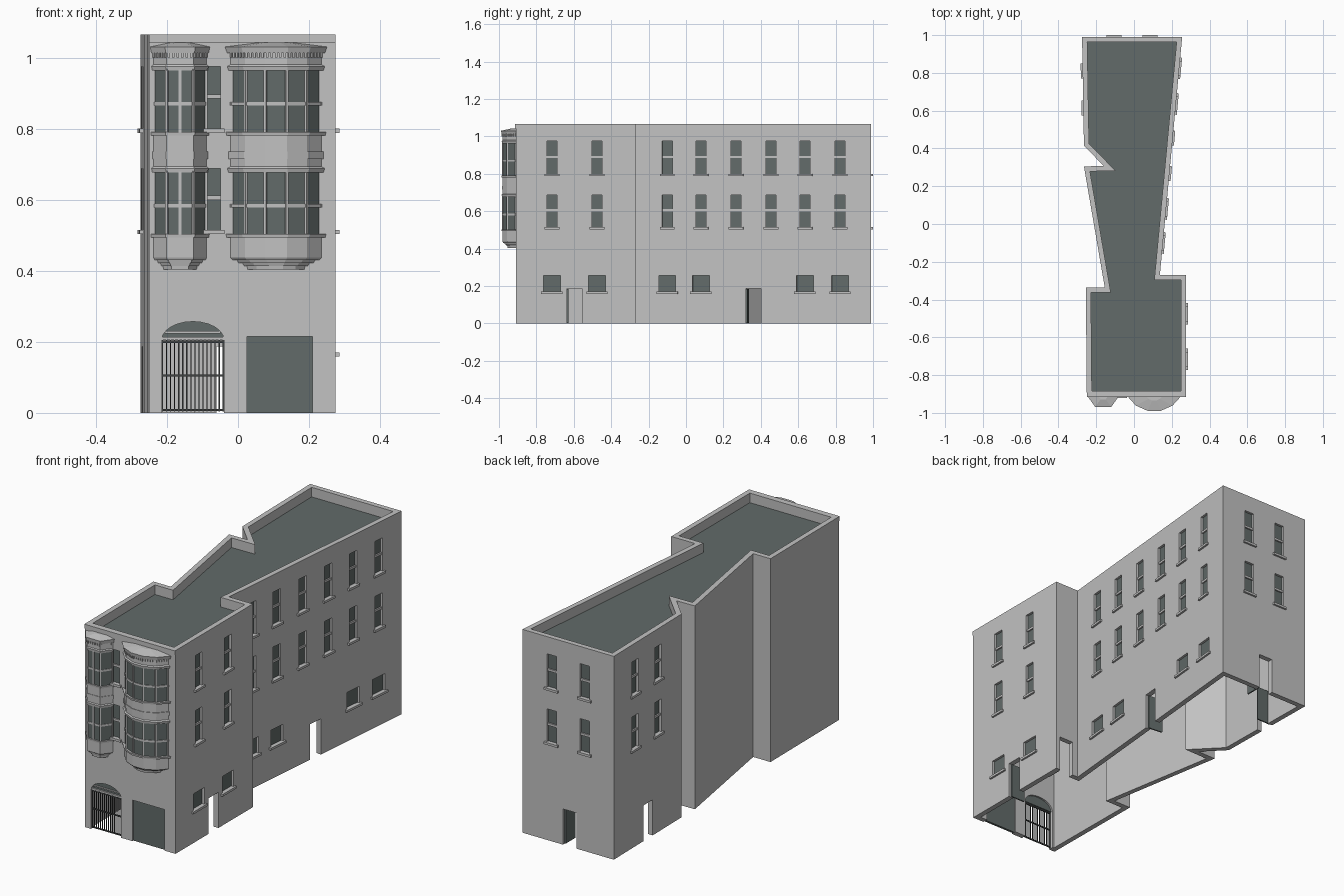
import bpy, bmesh, math
from mathutils import Matrix, Vector

cube = bpy.data.objects.get("Cube")
if cube:
    bpy.data.objects.remove(cube, do_unlink=True)


def material(name, rgb):
    m = bpy.data.materials.new(name)
    m.use_nodes = True
    m.diffuse_color = (*rgb, 1)
    m.node_tree.nodes["Principled BSDF"].inputs["Base Color"].default_value = (*rgb, 1)
    return m


STONE = material("pale grey stone", (0.54, 0.54, 0.54))
DARK = material("dark slate grey", (0.122, 0.146, 0.142))
IRON = material("dark iron", (0.05, 0.055, 0.055))


def finish(bm, name, *mats):
    mesh = bpy.data.meshes.new(name)
    bm.to_mesh(mesh)
    bm.free()
    for m in mats:
        mesh.materials.append(m)
    ob = bpy.data.objects.new(name, mesh)
    bpy.context.scene.collection.objects.link(ob)
    return ob


def prism(bm, frame, pts, y0, y1):
    """Extrude an x-z outline from depth y0 to y1 in a wall frame."""
    a, b = [[bm.verts.new(frame @ Vector((x, y, z))) for x, z in pts] for y in (y0, y1)]
    n = len(pts)
    bm.faces.new(a)
    bm.faces.new(b[::-1])
    for i in range(n):
        j = (i + 1) % n
        bm.faces.new((a[j], a[i], b[i], b[j]))


def box(bm, frame, x0, x1, z0, z1, y0, y1):
    prism(bm, frame, [(x0, z0), (x1, z0), (x1, z1), (x0, z1)], y0, y1)


# Footprint, counter-clockwise from the front left-hand corner
H, T, ROOF = 1.065, 0.027, 1.015
plan = [Vector(p) for p in (
    (-.25, -.91), (.275, -.91), (.275, -.27), (.137, -.27), (.255, .99), (-.275, .99),
    (-.265, .415), (-.16, .307), (-.265, .305), (-.155, -.335), (-.255, -.335))]
N = len(plan)


def inset(pts, t):
    out = []
    for i, p in enumerate(pts):
        d1 = (p - pts[i - 1]).normalized()
        d2 = (pts[(i + 1) % len(pts)] - p).normalized()
        n1, n2 = Vector((-d1.y, d1.x)), Vector((-d2.y, d2.x))
        out.append(p + t * (n1 + n2) / (1 + n1.dot(n2)))
    return out


inner = inset(plan, T)


def wall_frame(edge, c):
    """Frame on a wall: x along it, y inward, z up; c is world x or y."""
    a, b = plan[edge], plan[(edge + 1) % N]
    d = b - a
    k = 0 if abs(d.x) > abs(d.y) else 1
    p = a + d * ((c - a[k]) / d[k])
    d = d.normalized()
    return Matrix(((d.x, -d.y, 0, p.x), (d.y, d.x, 0, p.y), (0, 0, 1, 0), (0, 0, 0, 1)))


# Hollow outer walls, open at the bottom, parapet at the top
bm = bmesh.new()
rings = [[bm.verts.new((p.x, p.y, z)) for p in poly]
         for poly, z in ((plan, 0), (plan, H), (inner, H), (inner, 0))]
for r in range(4):
    lo, hi = rings[r], rings[(r + 1) % 4]
    for i in range(N):
        j = (i + 1) % N
        bm.faces.new((lo[i], lo[j], hi[j], hi[i]))
walls = finish(bm, "walls", STONE)

# Openings with their windows, sills and doors
cut, glass, trim, doors = (bmesh.new() for _ in range(4))


def window(edge, c, z0, z1, w, rail=None):
    f = wall_frame(edge, c)
    h = w / 2
    box(cut, f, -h, h, z0, z1, -.02, .05)
    box(glass, f, -h, h, z0, z1, .012, .018)
    if rail:
        box(trim, f, -h, h, rail - .006, rail + .006, .005, .014)
    box(trim, f, -h - .012, h + .012, z0 - .012, z0, -.01, .01)


def door(edge, c):
    f = wall_frame(edge, c)
    box(cut, f, -.04, .04, -.02, .187, -.02, .05)
    box(doors, f, -.04, -.033, .002, .185, .014, .094)


FRONT, RIGHT, RETURN, LONG, BACK, LEFT = range(6)
sash_windows = {FRONT: (-.077,), RIGHT: (-.717, -.476), BACK: (-.107, .085),
                LONG: (-.1, .08, .267, .455, .636, .824), LEFT: (.81, .615)}
for edge, places in sash_windows.items():
    for c in places:
        window(edge, c, .8, .975, .055, .89)
        window(edge, c, .515, .687, .055, .605)
for edge, c in ((RIGHT, -.717), (RIGHT, -.476), (LONG, -.1), (LONG, .08),
                (LONG, .636), (LONG, .824)):
    window(edge, c, .17, .257, .09)
for edge, c in ((RIGHT, -.595), (RETURN, .21), (LONG, .36), (BACK, -.02), (LEFT, .7)):
    door(edge, c)

# Garage door
f = wall_frame(FRONT, .118)
box(cut, f, -.092, .092, -.02, .215, -.02, .05)
box(doors, f, -.092, .092, 0, .215, .008, .02)

# Arched gateway with fanlight
f = wall_frame(FRONT, -.127)
arc = [(.0875 * math.cos(a), .205 + .052 * math.sin(a))
       for a in (math.pi * i / 12 for i in range(13))]
prism(cut, f, [(-.0875, -.02), (.0875, -.02)] + arc, -.02, .05)
prism(glass, f, arc, .012, .018)
box(trim, f, -.0875, .0875, .205, .213, .004, .014)
box(trim, f, -.078, .078, .224, .23, .006, .014)

# Iron gate
gate = bmesh.new()
for i in range(16):
    x = -.0855 + .0114 * i
    box(gate, f, x - .0016, x + .0016, .004, .206, .008, .012)
for z in (.008, .105, .2):
    box(gate, f, -.0875, .0875, z - .003, z + .003, .007, .013)

# Front coping
box(trim, wall_frame(FRONT, 0), -.25, .275, 1.042, H, -.005, 0)

finish(glass, "window_glass", DARK)
finish(trim, "sills_and_rails", STONE)
finish(doors, "doors", DARK)
finish(gate, "gate", IRON)

# Cut the openings through the walls
cutter = finish(cut, "opening_cutter", STONE)
cutter.hide_render = True
mod = walls.modifiers.new("openings", "BOOLEAN")
mod.operation, mod.solver, mod.object = "DIFFERENCE", "EXACT", cutter
graph = bpy.context.evaluated_depsgraph_get()
cut_mesh = bpy.data.meshes.new_from_object(walls.evaluated_get(graph))
walls.modifiers.clear()
walls.data = cut_mesh
bpy.data.objects.remove(cutter, do_unlink=True)

# Roof deck
bm = bmesh.new()
bm.faces.new([bm.verts.new((p.x, p.y, ROOF)) for p in inner])
finish(bm, "roof_deck", DARK)

# Bay windows: height, spread, and whether the band above is glass
storey = [(.0, 1.08, 0), (.01, 1.1, 0), (.01, .97, 1), (.085, .97, 0), (.085, 1.01, 0),
          (.095, 1.01, 0), (.095, .97, 1), (.183, .97, 0), (.183, 1.04, 0), (.195, 1.07, 0),
          (.2, 1.0, 0)]
foot = [(.403, .62, 0), (.414, .64, 0), (.414, .7, 0), (.422, .74, 0), (.422, .82, 0),
        (.43, .86, 0), (.43, .95, 0), (.437, 1.0, 0), (.493, 1.0, 0)]
middle = [(.715, 1.0, 0), (.715, 1.04, 0), (.735, 1.04, 0), (.735, 1.0, 0), (.78, 1.0, 0)]
crown = [(1.012, 1.0, 0), (1.012, 1.07, 0), (1.03, 1.12, 0), (1.042, .35, 0)]
profile = (foot + [(.493 + z, s, g) for z, s, g in storey] + middle
           + [(.78 + z, s, g) for z, s, g in storey] + crown)


def bay(name, cx, pts, mullions):
    bm = bmesh.new()
    rings = [[bm.verts.new((cx + x * s, -.91 + y * s, z)) for x, y in pts]
             for z, s, _ in profile]
    for k in range(len(rings) - 1):
        lo, hi = rings[k], rings[k + 1]
        for i in range(len(pts) - 1):
            bm.faces.new((lo[i], lo[i + 1], hi[i + 1], hi[i])).material_index = profile[k][2]
    bm.faces.new(rings[0][::-1])
    bm.faces.new(rings[-1])
    # Mullions
    for x, y in mullions:
        turn = Matrix.Rotation(math.atan2(x, -y), 4, "Z")
        place = Matrix.Translation((cx + x * .97, -.91 + y * .97, 0)) @ turn
        for z in (.5, .787):
            box(bm, place, -.004, .004, z, z + .18, -.004, .004)
    # Dentils under the crown
    for p, q in zip(pts, pts[1:]):
        a, b = Vector(p), Vector(q)
        d = (b - a).normalized()
        n = round((b - a).length / .013)
        for i in range(n):
            c = a.lerp(b, (i + .5) / n)
            place = Matrix(((d.x, -d.y, 0, cx + c.x), (d.y, d.x, 0, -.91 + c.y),
                            (0, 0, 1, 0), (0, 0, 0, 1)))
            box(bm, place, -.0035, .0035, 1.0, 1.012, -.005, .002)
    finish(bm, name, STONE, DARK)


angled = [(-.075, 0), (-.038, -.052), (.038, -.052), (.075, 0)]
bay("angled_bay", -.163, angled, angled + [(0, -.052)])
R = .148
bowed = [(R * math.sin(a), R / 2 - R * math.cos(a))
         for a in (math.radians(-60 + 24 * i) for i in range(6))]
bay("bowed_bay", .107, bowed, bowed)
